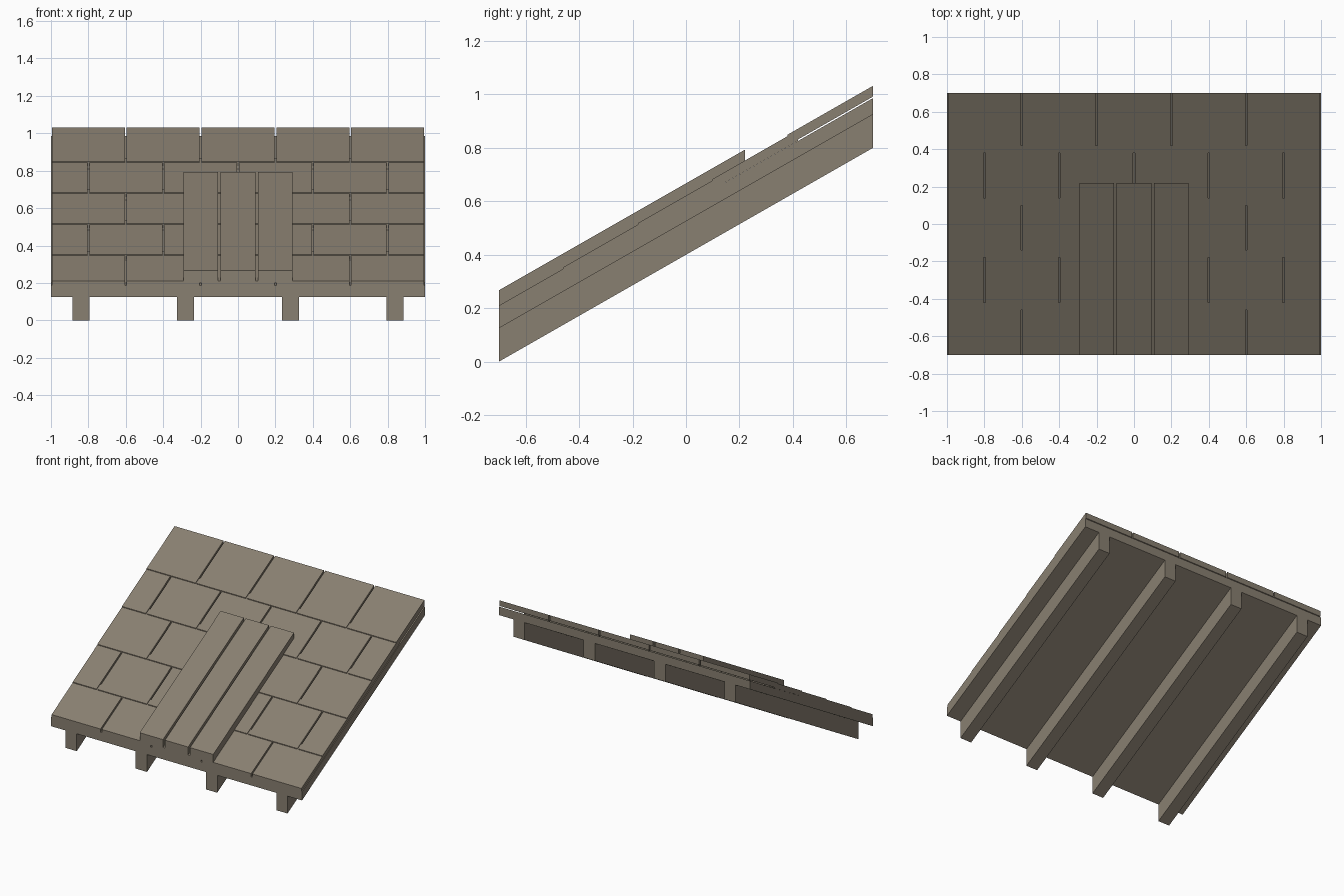
import bpy

if "Cube" in bpy.data.objects:
    bpy.data.objects.remove(bpy.data.objects["Cube"])

SLOPE = 0.8 / 1.4          # rise of the roof per unit of depth
FRONT, BACK = -0.7, 0.7

wood = bpy.data.materials.new("weathered_grey_brown")
wood.diffuse_color = (0.25, 0.215, 0.165, 1.0)
wood.use_nodes = True
wood.node_tree.nodes["Principled BSDF"].inputs["Base Color"].default_value = wood.diffuse_color


def slab(name, x0, x1, y0, y1, low, high):
    """Sloped board with plumb-cut ends; low/high are heights at the front edge."""
    y0, y1 = max(y0, FRONT), min(y1, BACK)
    verts = [(x, y, h + SLOPE * (y - FRONT))
             for x in (x0, x1) for y in (y0, y1) for h in (low, high)]
    faces = [(0, 1, 3, 2), (4, 6, 7, 5), (0, 4, 5, 1),
             (2, 3, 7, 6), (0, 2, 6, 4), (1, 5, 7, 3)]
    mesh = bpy.data.meshes.new(name)
    mesh.from_pydata(verts, [], faces)
    mesh.materials.append(wood)
    obj = bpy.data.objects.new(name, mesh)
    bpy.context.collection.objects.link(obj)
    return obj


# Roof deck
slab("deck", -1, 1, FRONT, BACK, 0.125, 0.186)

# Rafters under the deck
for i, x in enumerate((-0.84, -0.28, 0.28, 0.84)):
    slab(f"rafter_{i + 1}", x - 0.045, x + 0.045, FRONT, BACK, 0.0, 0.126)

# Overlapping shingle rows, every other row shifted by half a shingle
for row in range(5):
    y = -0.74 + 0.28 * row
    top = 0.21 + 0.0055 * row
    low = max(top - 0.04, 0.15)
    shift = 0.2 * (row % 2)
    for col in range(-1, 6):
        left = max(-1 + 0.4 * col + shift, -1)
        right = min(-1 + 0.4 * (col + 1) + shift, 1)
        if right - left > 0.05:
            slab(f"shingle_{row + 1}_{col + 2}", left + 0.005, right - 0.005,
                 y, y + 0.32, low, top)

# Three raised patch planks at the front centre
for i, x in enumerate((-0.2, 0.0, 0.2)):
    slab(f"patch_plank_{i + 1}", x - 0.0925, x + 0.0925, FRONT, 0.22, 0.2, 0.267)
